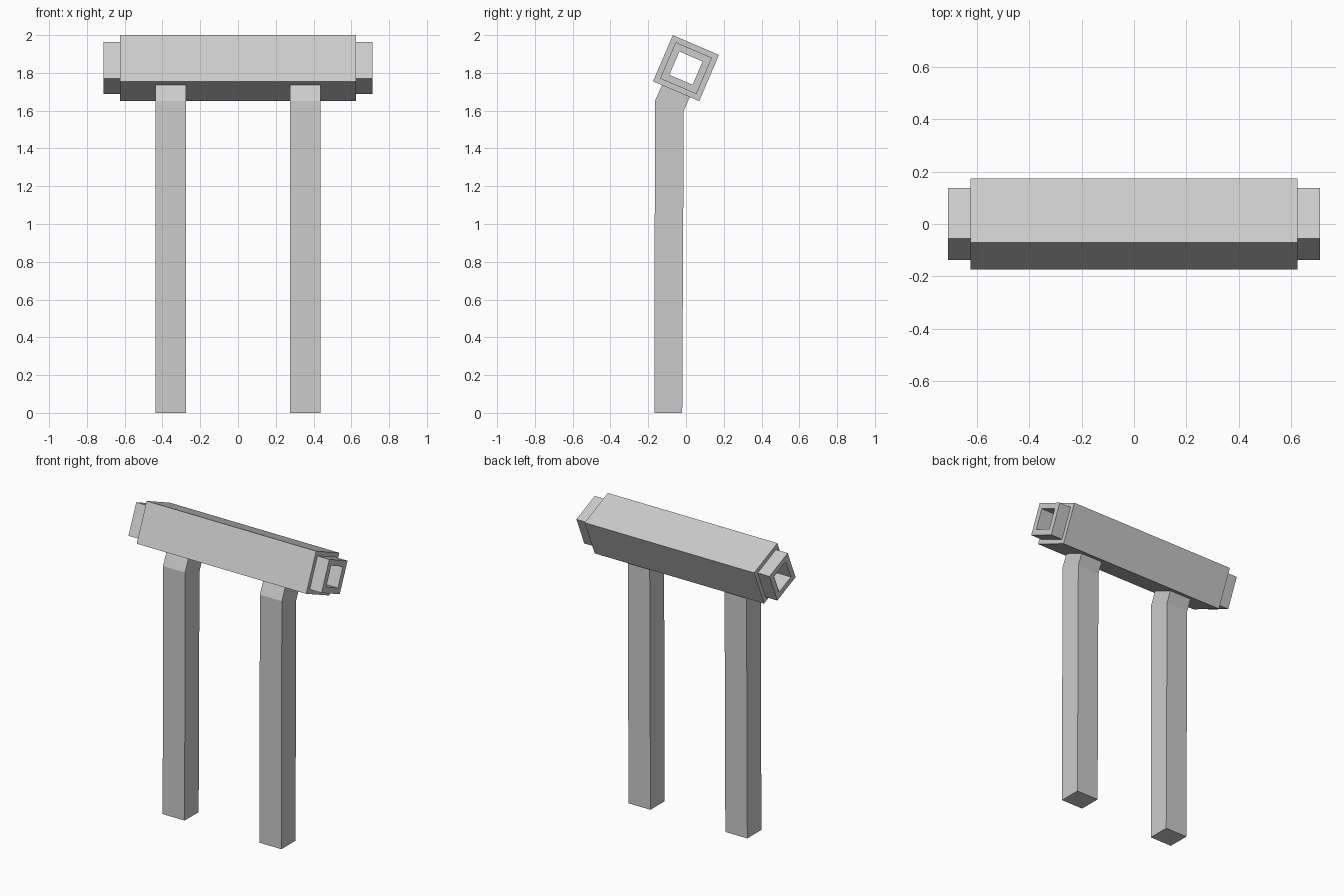
import bpy
import bmesh
from math import radians, cos, sin
from mathutils import Vector

default = bpy.data.objects.get("Cube")
if default:
    bpy.data.objects.remove(default, do_unlink=True)

GREY = (0.6, 0.6, 0.6, 1.0)
grey = bpy.data.materials.new("plain grey")
grey.use_nodes = True
grey.diffuse_color = GREY
grey.node_tree.nodes["Principled BSDF"].inputs["Base Color"].default_value = GREY


def make_object(name, bm):
    bmesh.ops.recalc_face_normals(bm, faces=bm.faces)
    mesh = bpy.data.meshes.new(name)
    bm.to_mesh(mesh)
    bm.free()
    mesh.materials.append(grey)
    obj = bpy.data.objects.new(name, mesh)
    bpy.context.collection.objects.link(obj)
    return obj


def bridge(bm, a, b):
    n = len(a)
    for i in range(n):
        bm.faces.new((a[i], a[(i + 1) % n], b[(i + 1) % n], b[i]))


# Hollow crossbar: square sections along x, stepped at the ends, bored through
OUTER, COLLAR, BORE = 0.133, 0.1045, 0.067
sections = [(-0.712, COLLAR), (-0.625, COLLAR), (-0.625, OUTER), (0.625, OUTER),
            (0.625, COLLAR), (0.712, COLLAR), (0.712, BORE), (-0.712, BORE)]
corners = [(-1, -1), (1, -1), (1, 1), (-1, 1)]
bm = bmesh.new()
rings = [[bm.verts.new((x, y * half, z * half)) for y, z in corners]
         for x, half in sections]
for k, ring in enumerate(rings):
    bridge(bm, ring, rings[(k + 1) % len(rings)])
crossbar = make_object("crossbar", bm)
crossbar.location.z = 1.825
crossbar.rotation_euler.x = radians(-23.2)

# Legs: bent side profile extruded across the width, one on each side
profile = [(-0.168, 0), (-0.02, 0), (-0.012, 1.6), (0.02, 1.672),
           (-0.127, 1.735), (-0.164, 1.652)]
for side, sign in (("left", 1), ("right", -1)):
    bm = bmesh.new()
    inner, outer = [[bm.verts.new((sign * x, y, z)) for y, z in profile]
                    for x in (0.276, 0.438)]
    bridge(bm, inner, outer)
    bm.faces.new(inner)
    bm.faces.new(outer)
    make_object(side + "_leg", bm)
